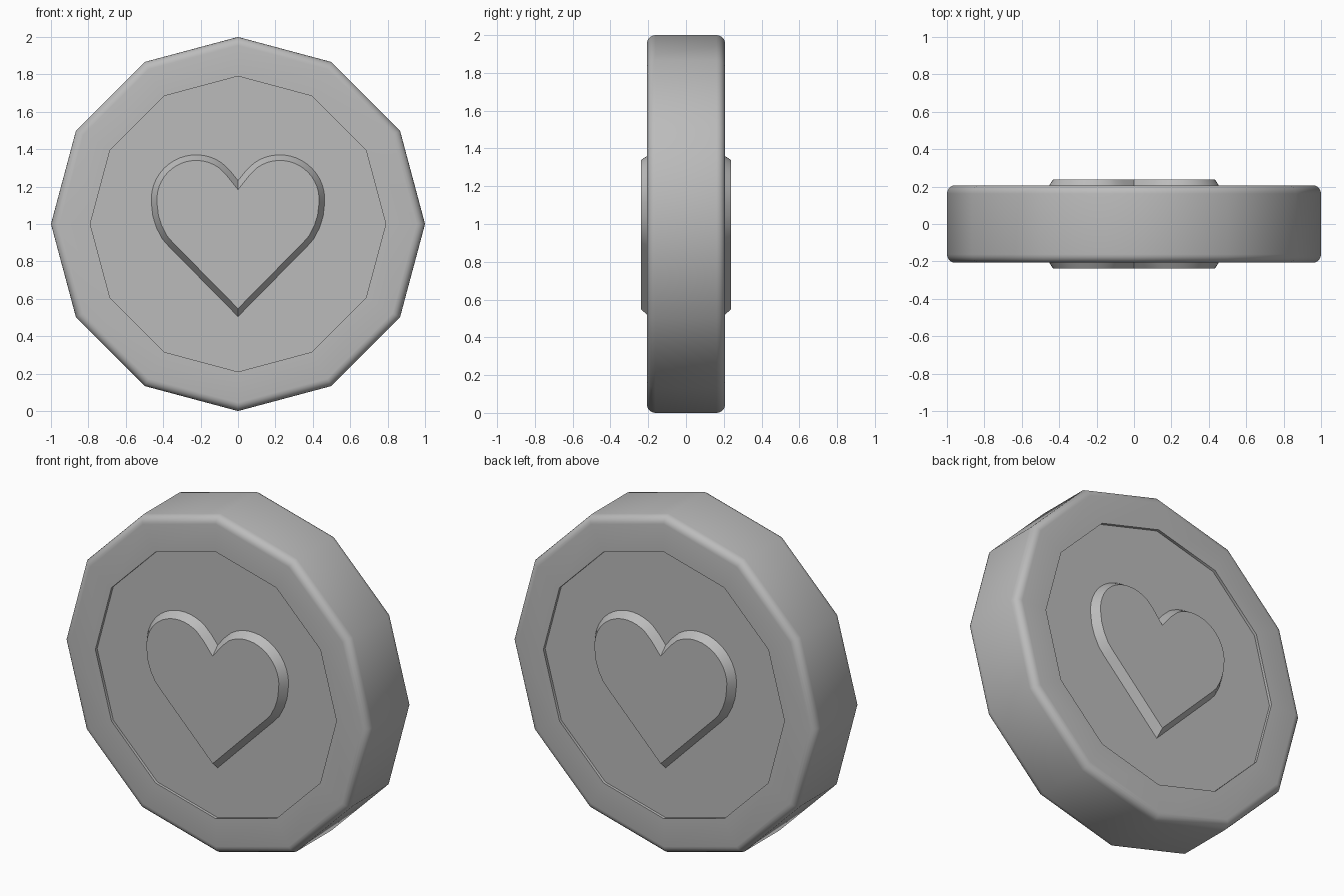
import bpy, bmesh
from math import sin, cos, pi, radians

SIDES = 12
CENTER_Z = 1.0
HALF = 0.207       # half thickness at the rim
FLOOR = 0.19       # half thickness at the recessed faces
ROUND = 0.045      # radius of the rounded rim edge

if "Cube" in bpy.data.objects:
    bpy.data.objects.remove(bpy.data.objects["Cube"])

grey = bpy.data.materials.new("plain grey")
grey.use_nodes = True
colour = (0.5, 0.5, 0.5, 1)
grey.diffuse_color = colour
grey.node_tree.nodes["Principled BSDF"].inputs["Base Color"].default_value = colour


def finish(name, bm, angle):
    mesh = bpy.data.meshes.new(name)
    bm.to_mesh(mesh)
    bm.free()
    mesh.materials.append(grey)
    obj = bpy.data.objects.new(name, mesh)
    bpy.context.collection.objects.link(obj)
    bpy.ops.object.select_all(action="DESELECT")
    obj.select_set(True)
    bpy.context.view_layer.objects.active = obj
    bpy.ops.object.shade_smooth_by_angle(angle=radians(angle))
    return obj


# Coin: twelve-sided lathe with rounded rim edges and a shallow recess each side
half_profile = [(0.79, FLOOR), (0.79, HALF)]
for i in range(6):
    a = pi / 2 * (1 - i / 5)
    half_profile.append((1 - ROUND + ROUND * cos(a), HALF - ROUND + ROUND * sin(a)))
profile = half_profile + [(r, -y) for r, y in reversed(half_profile)]

bm = bmesh.new()
rings = [[bm.verts.new((r * cos(2 * pi * k / SIDES), y, CENTER_Z + r * sin(2 * pi * k / SIDES)))
          for k in range(SIDES)] for r, y in profile]
for a, b in zip(rings, rings[1:]):
    for k in range(SIDES):
        n = (k + 1) % SIDES
        bm.faces.new((a[k], a[n], b[n], b[k]))
bm.faces.new(rings[0])
bm.faces.new(rings[-1])
bmesh.ops.recalc_face_normals(bm, faces=bm.faces)
finish("coin_body", bm, 40)

# Hearts: half outline from the notch round the lobe to the tip, then mirrored
half = [(0, 1.232), (0.04, 1.282)]
for i in range(17):
    a = radians(125 - 130 * i / 16)
    half.append((0.224 + 0.24 * cos(a), 1.13 + 0.24 * sin(a)))
half += [(0.455, 1.04), (0.436, 0.98), (0.405, 0.92), (0.37, 0.88), (0.335, 0.845), (0, 0.505)]
outline = half + [(-x, z) for x, z in reversed(half[1:-1])]

for name, side in (("front_heart", -1), ("back_heart", 1)):
    bm = bmesh.new()
    face = bm.faces.new([bm.verts.new((x, side * FLOOR, z)) for x, z in outline])
    face.normal_update()
    if face.normal.y * side < 0:
        face.normal_flip()
    # Raised top with a sloping border
    bmesh.ops.inset_region(bm, faces=[face], thickness=0.03, depth=0.0475,
                           use_boundary=True, use_even_offset=True)
    finish(name, bm, 30)
